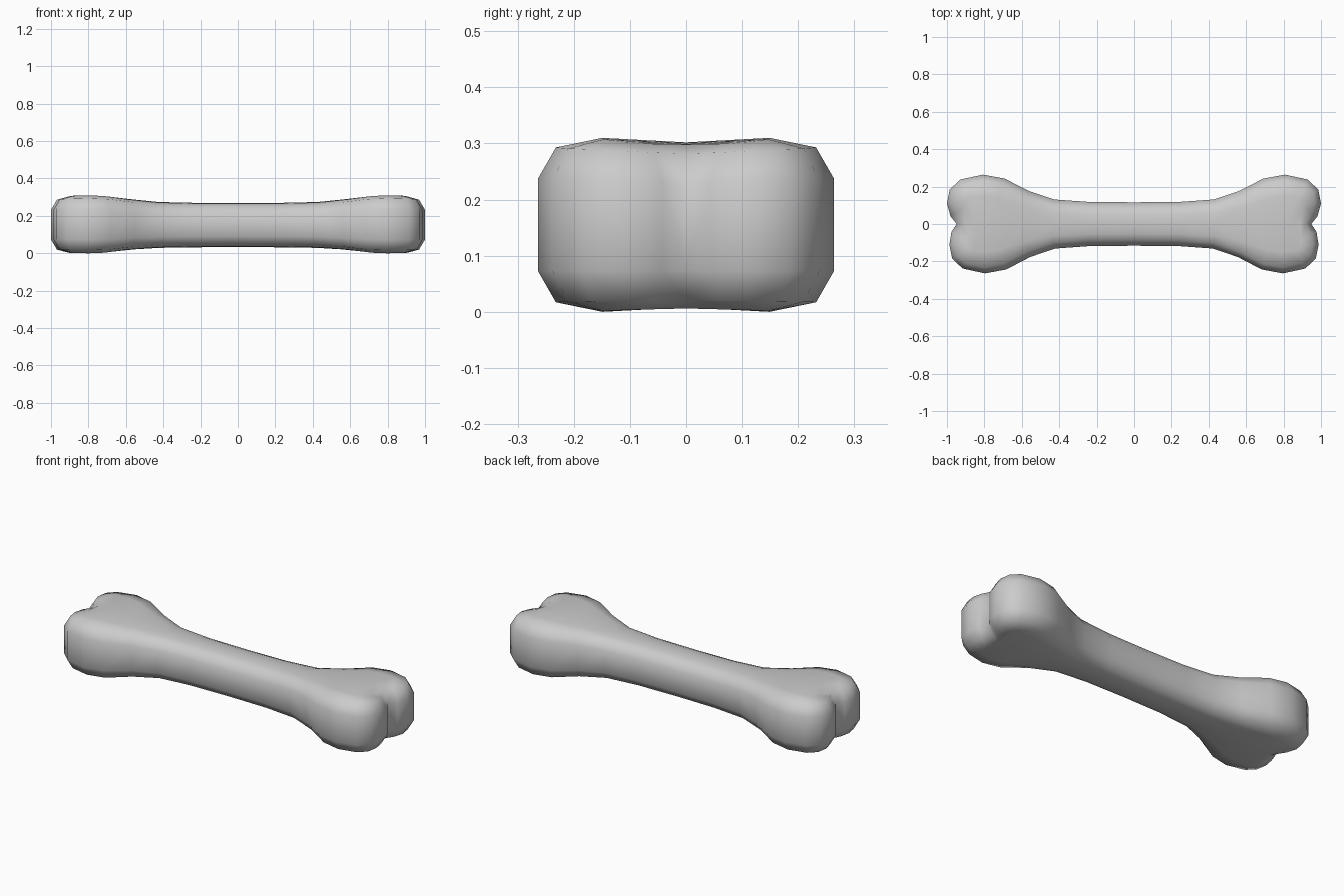
import bpy, bmesh, math
from mathutils import Vector

if "Cube" in bpy.data.objects:
    bpy.data.objects.remove(bpy.data.objects["Cube"])

# Quarter outline from the end notch, round the knuckle, to mid-shaft:
# x, y, centre-line x, bottom z, top z, crown of the centre line, inset of the flat top
STATIONS = [
    (0.948, 0.000, 0.888, 0.006, 0.298, 0.000, 0.06),
    (0.980, 0.042, 0.875, 0.004, 0.300, -0.003, 0.085),
    (0.997, 0.110, 0.860, 0.003, 0.303, -0.004, 0.095),
    (0.982, 0.185, 0.840, 0.002, 0.306, -0.006, 0.10),
    (0.925, 0.238, 0.815, 0.001, 0.308, -0.007, 0.105),
    (0.805, 0.264, 0.765, 0.000, 0.310, -0.008, 0.115),
    (0.690, 0.243, 0.670, 0.003, 0.306, -0.006, 0.11),
    (0.560, 0.176, 0.555, 0.020, 0.288, -0.001, 0.085),
    (0.425, 0.131, 0.425, 0.032, 0.271, 0.003, 0.07),
    (0.240, 0.118, 0.240, 0.036, 0.266, 0.004, 0.065),
    (0.000, 0.116, 0.000, 0.037, 0.265, 0.004, 0.065),
]


def normal(i):
    """Outward normal of the outline at station i."""
    if i == 0 or i == len(STATIONS) - 1:
        return Vector((1, 0)) if i == 0 else Vector((0, 1))
    a, b = STATIONS[i - 1], STATIONS[i + 1]
    c = STATIONS[i]
    d1 = Vector((c[0] - a[0], c[1] - a[1])).normalized()
    d2 = Vector((b[0] - c[0], b[1] - c[1])).normalized()
    d = (d1 + d2).normalized()
    return Vector((d.y, -d.x))


def column(i):
    """Points from the bottom centre line, over the side, to the top centre line."""
    x, y, mx, lo, hi, crown, inset = STATIONS[i]
    n = normal(i)
    mid, h = (lo + hi) / 2, (hi - lo) / 2
    upper = []
    for off, f in ((0, 0.53), (0.032, 0.89), (inset, 1.0)):
        upper.append((x - n.x * off, y - n.y * off, h * f))
    upper.append((mx, 0, h + crown))
    lower = [(p[0], p[1], -p[2]) for p in reversed(upper)]
    return [(p[0], p[1], p[2] + mid) for p in lower + upper]


# Four mirrored quarters welded together
bm = bmesh.new()
for sx in (1, -1):
    for sy in (1, -1):
        grid = []
        for i in range(len(STATIONS)):
            col = []
            for x, y, z in column(i):
                # front knuckles are slightly shorter
                k = 1 - 0.01 * min(1, y / 0.1) if sy < 0 else 1 + 0.003 * min(1, y / 0.1)
                col.append(bm.verts.new((sx * x * k, sy * y, z)))
            grid.append(col)
        for a, b in zip(grid, grid[1:]):
            for j in range(len(a) - 1):
                bm.faces.new((a[j], b[j], b[j + 1], a[j + 1]))
bmesh.ops.remove_doubles(bm, verts=bm.verts, dist=0.0005)
bmesh.ops.recalc_face_normals(bm, faces=bm.faces)
mesh = bpy.data.meshes.new("bone")
bm.to_mesh(mesh)
bm.free()

bone = bpy.data.objects.new("bone", mesh)
bpy.context.collection.objects.link(bone)
bpy.context.view_layer.objects.active = bone
bone.select_set(True)
bpy.ops.object.shade_smooth_by_angle(angle=math.radians(65))
